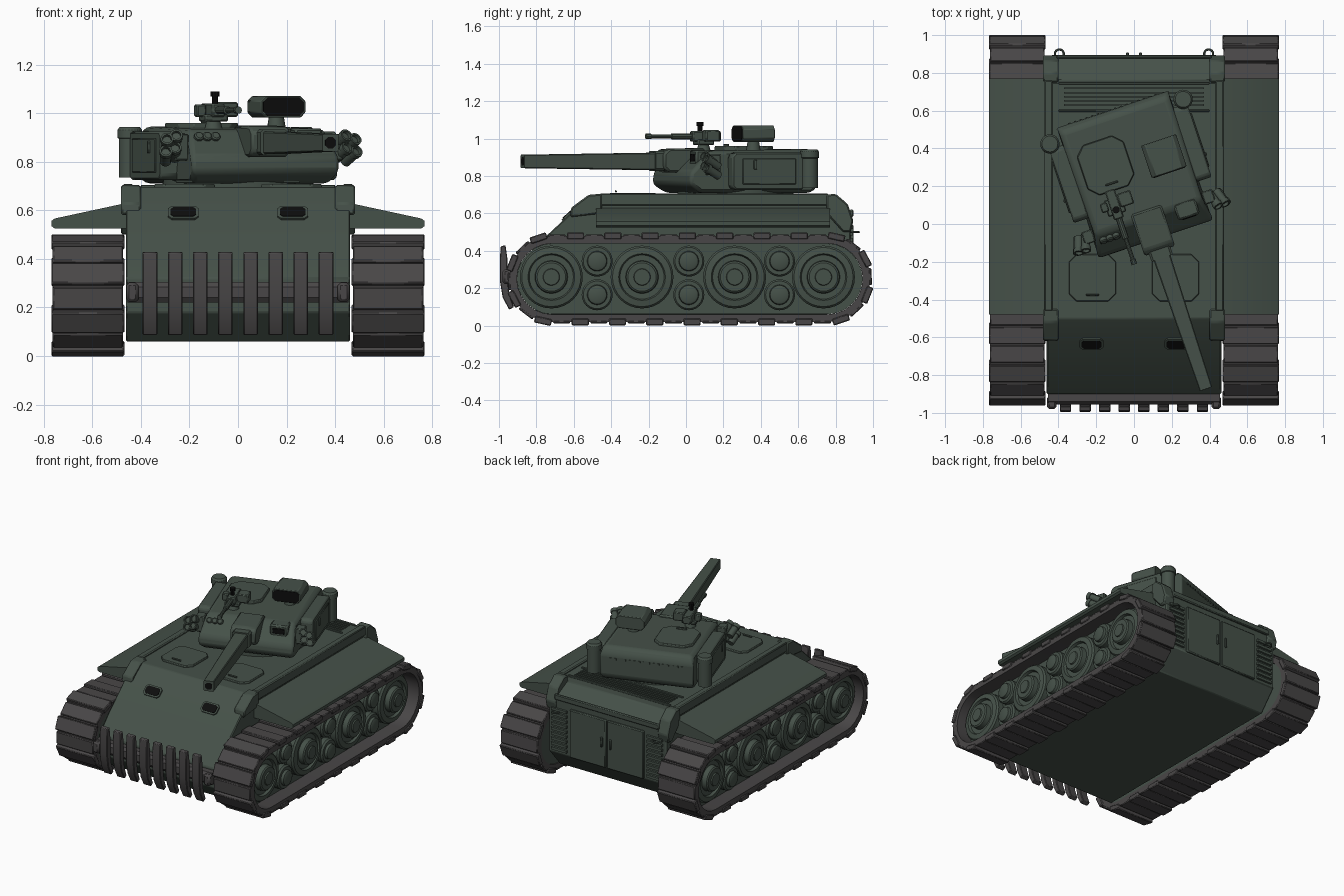
import bpy, bmesh
from math import pi, sin, cos, radians
from mathutils import Matrix, Vector

if "Cube" in bpy.data.objects:
    bpy.data.objects.remove(bpy.data.objects["Cube"])


def material(name, r, g, b):
    m = bpy.data.materials.new(name)
    m.diffuse_color = (r, g, b, 1)
    m.use_nodes = True
    m.node_tree.nodes["Principled BSDF"].inputs["Base Color"].default_value = m.diffuse_color
    return m


GREEN = material("armour_green", 0.060, 0.082, 0.066)
GREY = material("track_grey", 0.066, 0.062, 0.063)
BLACK = material("black", 0.004, 0.004, 0.004)
I = Matrix.Identity(4)
T = Matrix.Translation((0, 0.265, 0)) @ Matrix.Rotation(radians(18.5), 4, 'Z')  # turret frame


def finish(name, bm, mat, M=I, bevel=0, seg=1):
    bmesh.ops.recalc_face_normals(bm, faces=bm.faces)
    me = bpy.data.meshes.new(name)
    bm.to_mesh(me)
    bm.free()
    me.materials.append(mat)
    ob = bpy.data.objects.new(name, me)
    bpy.context.collection.objects.link(ob)
    ob.matrix_world = M
    if bevel:
        md = ob.modifiers.new("bevel", 'BEVEL')
        md.width, md.segments, md.limit_method = bevel, seg, 'ANGLE'
    return ob


def prism(name, pts, t0, t1, mat=GREEN, axis='x', M=I, bevel=0, seg=1):
    put = {'x': lambda a, b, t: (t, a, b), 'y': lambda a, b, t: (a, t, b),
           'z': lambda a, b, t: (a, b, t)}[axis]
    bm = bmesh.new()
    lo = [bm.verts.new(put(a, b, t0)) for a, b in pts]
    hi = [bm.verts.new(put(a, b, t1)) for a, b in pts]
    n = len(pts)
    bm.faces.new(lo)
    bm.faces.new(hi)
    for i in range(n):
        j = (i + 1) % n
        bm.faces.new((lo[i], lo[j], hi[j], hi[i]))
    return finish(name, bm, mat, M, bevel, seg)


def box(name, c, s, mat=GREEN, M=I, bevel=0.006, seg=1):
    bm = bmesh.new()
    bmesh.ops.create_cube(bm, size=1, matrix=Matrix.Translation(c) @ Matrix.Diagonal((*s, 1)))
    return finish(name, bm, mat, M, bevel, seg)


def octa(cx, cy, w, d, c):
    w, d = w / 2, d / 2
    return [(cx + x, cy + y) for x, y in ((-w + c, -d), (w - c, -d), (w, -d + c), (w, d - c),
            (w - c, d), (-w + c, d), (-w, d - c), (-w, -d + c))]


def lathe(name, prof, base, direction, mat=GREEN, M=I, n=24):
    """prof: (radius, height) pairs along the given direction, capped at both ends"""
    bm = bmesh.new()
    rings = [[bm.verts.new((r * cos(2 * pi * k / n), r * sin(2 * pi * k / n), h)) for k in range(n)]
             for r, h in prof]
    for a, b in zip(rings, rings[1:]):
        for k in range(n):
            bm.faces.new((a[k], a[(k + 1) % n], b[(k + 1) % n], b[k]))
    bm.faces.new(rings[0])
    bm.faces.new(rings[-1])
    R = Vector(direction).to_track_quat('Z', 'Y').to_matrix().to_4x4()
    return finish(name, bm, mat, M @ Matrix.Translation(base) @ R)


# ---- tracks and running gear
A, R, YC, ZC = 0.735, 0.23, 0.02, 0.25


def walk(s):
    """point, tangent angle on the track loop at arc length s"""
    parts = [(2 * A, 0), (pi * R, 1), (2 * A, 2), (pi * R, 3)]
    for length, k in parts:
        if s < length:
            break
        s -= length
    if k == 0:
        return YC - A + s, ZC - R, 0
    if k == 2:
        return YC + A - s, ZC + R, pi
    ang = s / R + (0 if k == 1 else pi)
    cy = YC + (A if k == 1 else -A)
    return cy + R * sin(ang), ZC - R * cos(ang), ang


def stadium(r, n=12):
    return [(YC + sg * A + r * sin(o + pi * k / n), ZC - r * cos(o + pi * k / n))
            for sg, o in ((1, 0), (-1, pi)) for k in range(n + 1)]


for s, side in ((-1, "left"), (1, "right")):
    xs = [s * 0.475, s * 0.762]
    bm = bmesh.new()
    loops = [[bm.verts.new((x, y, z)) for y, z in stadium(r)]
             for x, r in ((xs[0], R), (xs[1], R), (xs[1], 0.19), (xs[0], 0.19))]
    for i in range(4):
        a, b = loops[i], loops[(i + 1) % 4]
        for k in range(len(a)):
            j = (k + 1) % len(a)
            bm.faces.new((a[k], a[j], b[j], b[k]))
    finish(side + "_track_belt", bm, GREY)
    # alternating low and high track plates
    bm = bmesh.new()
    total, N = 4 * A + 2 * pi * R, 44
    for i in range(N):
        y, z, ang = walk((i + 0.5) * total / N)
        h = 0.036 if i % 2 else 0.016
        m = (Matrix.Translation((s * 0.618, y, z)) @ Matrix.Rotation(ang, 4, 'X')
             @ Matrix.Diagonal((0.30 if i % 2 else 0.29, 0.092, h, 1)))
        bmesh.ops.create_cube(bm, size=1, matrix=m)
    finish(side + "_track_plates", bm, GREY, bevel=0.005)
    prism(side + "_suspension_wall", stadium(0.189), s * 0.48, s * 0.66)
    # large road wheels and paired small rollers
    for y in (-0.72, -0.235, 0.26, 0.735):
        lathe(side + "_road_wheel", [(0.168, 0), (0.168, 0.05), (0.158, 0.062), (0.125, 0.068), (0.118, 0.05),
              (0.088, 0.05), (0.085, 0.085), (0.076, 0.092), (0.045, 0.092), (0.042, 0.1)],
              (s * 0.65, y, 0.26), (s, 0, 0), n=32)
    for y in (-0.475, 0.015, 0.5):
        for z in (0.345, 0.165):
            lathe(side + "_roller", [(0.083, 0), (0.083, 0.04), (0.074, 0.052), (0.054, 0.052), (0.05, 0.07),
                  (0.038, 0.076)], (s * 0.655, y, z), (s, 0, 0))
    # fender, top rail and corner armour
    prism(side + "_fender", [(s * 0.45, 0.525), (s * 0.755, 0.525), (s * 0.768, 0.535), (s * 0.768, 0.556),
          (s * 0.755, 0.566), (s * 0.45, 0.632)], -0.48, 0.77, axis='y')
    box(side + "_rail", (s * 0.453, 0.15, 0.675), (0.045, 1.22, 0.065))
    prism(side + "_front_corner", [(-0.62, 0.58), (-0.615, 0.63), (-0.52, 0.70), (-0.45, 0.705), (-0.45, 0.6)],
          s * 0.40, s * 0.482, bevel=0.008)
    prism(side + "_rear_corner", [(0.75, 0.6), (0.75, 0.70), (0.80, 0.705), (0.865, 0.65), (0.895, 0.56),
          (0.88, 0.5), (0.84, 0.5)], s * 0.40, s * 0.482, bevel=0.008)

# ---- hull
prism("hull", [(-0.78, 0.06), (-0.90, 0.18), (-0.90, 0.32), (-0.80, 0.43), (-0.585, 0.63), (-0.50, 0.695),
      (0.75, 0.695), (0.76, 0.66), (0.88, 0.60), (0.88, 0.2), (0.76, 0.06)], -0.462, 0.462, bevel=0.006)
box("rear_deck_ledge", (0, 0.885, 0.60), (0.82, 0.02, 0.04))
for y in (0.60, 0.745):
    box("deck_seam", (0, y, 0.697), (0.8, 0.012, 0.016), bevel=0.003)
for k in range(5):
    box("deck_grille_slat", (0, 0.63 + k * 0.022, 0.697), (0.74, 0.008, 0.012), bevel=0)

# glacis vents, driver hatches, rear doors, louvres and tow loops
slope = Matrix.Rotation(radians(42.9), 4, 'X')
for s in (-1, 1):
    M = Matrix.Translation((s * 0.225, -0.633, 0.587)) @ slope
    prism("vent_frame", octa(0, 0, 0.125, 0.075, 0.015), -0.01, 0.008, axis='z', M=M)
    prism("vent_opening", octa(0, 0, 0.105, 0.055, 0.012), 0, 0.011, BLACK, axis='z', M=M)
    prism("driver_hatch", octa(s * 0.22, -0.285, 0.25, 0.25, 0.04), 0.69, 0.708, axis='z', bevel=0.004)
    box("hatch_handle", (s * 0.22, -0.375, 0.718), (0.07, 0.01, 0.012), bevel=0.003)
    box("rear_door", (s * 0.148, 0.885, 0.37), (0.285, 0.022, 0.34))
    box("door_handle", (s * 0.035, 0.9, 0.38), (0.016, 0.016, 0.07), bevel=0.004)
    for k in range(9):
        box("rear_louvre", (s * 0.375, 0.885, 0.23 + k * 0.035), (0.12, 0.02, 0.018), bevel=0)
    bpy.ops.mesh.primitive_torus_add(major_radius=0.024, minor_radius=0.006, major_segments=16, minor_segments=6,
                                     location=(s * 0.395, 0.9, 0.5))
    bpy.context.object.name = "tow_loop"
    bpy.context.object.data.materials.append(GREEN)

# front ram: cross bar with curved ribs
prism("ram_bar", [(-0.89, 0.22), (-0.94, 0.22), (-0.955, 0.24), (-0.955, 0.285), (-0.94, 0.305), (-0.89, 0.305)],
      -0.455, 0.455, GREY)
for s in (-1, 1):
    box("ram_bar_end", (s * 0.435, -0.945, 0.262), (0.05, 0.07, 0.08), GREY, bevel=0.012)
for k in range(8):
    x = (k - 3.5) * 0.1035
    prism("ram_rib", [(-0.965, 0.43), (-0.99, 0.425), (-0.995, 0.36), (-0.995, 0.24), (-0.98, 0.15), (-0.945, 0.085),
          (-0.92, 0.10), (-0.945, 0.17), (-0.955, 0.26), (-0.955, 0.36)], x - 0.03, x + 0.03, GREY, bevel=0.004)

# ---- turret
lathe("turret_ring", [(0.31, 0.68), (0.31, 0.725)], (0, 0, 0), (0, 0, 1), M=T, n=40)
body = prism("turret_body", [(-0.30, 0.71), (-0.365, 0.755), (-0.36, 0.82), (-0.24, 0.935), (0.33, 0.945),
             (0.36, 0.90), (0.36, 0.74), (0.33, 0.71)], -0.325, 0.325, M=T, bevel=0.022, seg=2)
for v in body.data.vertices:
    if v.co.z > 0.93 or v.co.z < 0.72:
        v.co.x *= 0.91
prism("commander_hatch", octa(-0.128, 0.09, 0.26, 0.28, 0.05), 0.935, 0.96, axis='z', M=T, bevel=0.005)
box("commander_hatch_handle", (-0.128, -0.01, 0.965), (0.07, 0.01, 0.014), M=T, bevel=0.003)
for k in range(16):
    box("rear_rivet", (-0.24 + k * 0.032, 0.36, 0.87), (0.012, 0.01, 0.012), M=T, bevel=0)
for s in (-1, 1):
    prism("side_stowage_box", octa(0.06, 0.825, 0.41, 0.20, 0.02), s * 0.30, s * 0.385, M=T, bevel=0.008)
    box("stowage_panel", (s * 0.387, 0.06, 0.825), (0.01, 0.30, 0.14), M=T, bevel=0.004)
    box("stowage_latch", (s * 0.394, -0.02, 0.86), (0.012, 0.018, 0.05), M=T, bevel=0.003)
    lathe("side_canister", [(0.045, 0), (0.045, 0.16), (0.051, 0.163), (0.051, 0.195), (0.042, 0.208)],
          (s * 0.372, 0.292, 0.735), (0, 0, 1), M=T)
    # smoke launchers
    box("launcher_bracket", (s * 0.335, -0.24, 0.86), (0.06, 0.07, 0.11), M=T)
    for x, z in ((0.345, 0.885), (0.385, 0.87), (0.35, 0.835), (0.39, 0.82)):
        d = Vector((s * 0.25, -0.8, 0.45)).normalized()
        p = Vector((s * x, -0.225, z - 0.02))
        lathe("launcher_tube", [(0.023, 0), (0.023, 0.07), (0.027, 0.072), (0.027, 0.095), (0.019, 0.095),
              (0.018, 0.08)], p, d, M=T, n=12)

# mantlet and square tapered gun
prism("mantlet", [(-0.20, 0.82), (-0.40, 0.82), (-0.43, 0.845), (-0.43, 0.92), (-0.40, 0.945), (-0.20, 0.95)],
      -0.085, 0.085, M=T, bevel=0.01)
prism("mantlet_collar", octa(0, 0.88, 0.12, 0.105, 0.012), -0.47, -0.42, axis='y', M=T)
gun = prism("gun_barrel", octa(0, 0.878, 0.095, 0.095, 0.006), -1.2, -0.42, axis='y', M=T)
for v in gun.data.vertices:
    if v.co.y < -1:
        v.co.x *= 0.72
        v.co.z = 0.878 + (v.co.z - 0.878) * 0.76
prism("gun_bore", octa(0, 0.878, 0.046, 0.046, 0.012), -1.201, -1.15, BLACK, 'y', M=T)

# front knobs and gunner's window
for k in range(3):
    lathe("front_lamp", [(0.02, 0), (0.02, 0.03), (0.014, 0.035)], (-0.265 + k * 0.036, -0.265, 0.89),
          (0, -0.9, 0.6), M=T, n=12)
box("sight_housing", (0.205, -0.265, 0.895), (0.12, 0.09, 0.085), M=T, bevel=0.01)
box("sight_window", (0.205, -0.308, 0.897), (0.085, 0.012, 0.045), BLACK, M=T)

# roof sensor box
lathe("sensor_post", [(0.04, 0.93), (0.03, 0.99)], (0.18, 0.04, 0), (0, 0, 1), M=T, n=16)
prism("sensor_box", octa(0.18, 1.026, 0.195, 0.09, 0.022), -0.05, 0.13, axis='y', M=T, bevel=0.004)
prism("sensor_window", octa(0.18, 1.026, 0.175, 0.075, 0.018), -0.054, -0.03, BLACK, 'y', M=T)

# roof machine gun
lathe("mg_post", [(0.04, 0.93), (0.025, 0.98)], (-0.15, -0.13, 0), (0, 0, 1), M=T, n=12)
box("mg_cradle", (-0.15, -0.13, 0.98), (0.10, 0.09, 0.03), M=T)
box("mg_receiver", (-0.15, -0.12, 1.012), (0.055, 0.16, 0.055), M=T)
box("mg_ammo_box", (-0.085, -0.11, 1.015), (0.075, 0.075, 0.06), M=T)
box("mg_side_box", (-0.205, -0.12, 1.01), (0.04, 0.05, 0.05), M=T)
lathe("mg_barrel", [(0.017, 0), (0.017, 0.12), (0.011, 0.122), (0.011, 0.235), (0.015, 0.237), (0.015, 0.265)],
      (-0.15, -0.19, 1.012), (0, -1, 0), M=T, n=10)
lathe("mg_sight", [(0.013, 0), (0.013, 0.035), (0.019, 0.036), (0.019, 0.055)], (-0.15, -0.15, 1.033), (0, 0, 1),
      BLACK, M=T, n=10)

bpy.ops.object.select_all(action='SELECT')
bpy.context.view_layer.objects.active = body
bpy.ops.object.shade_smooth_by_angle(angle=radians(30))
